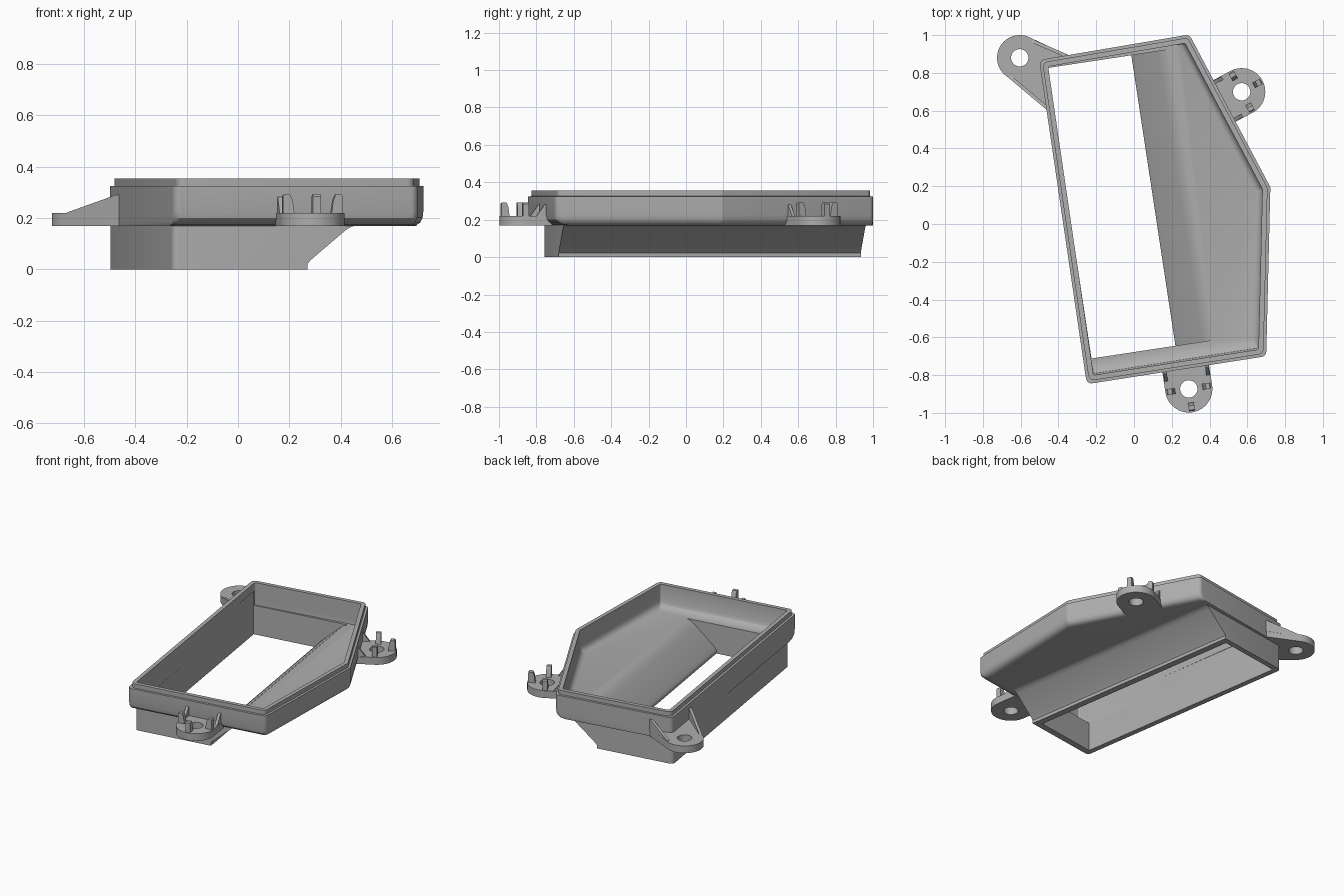
import bpy, bmesh, math
from mathutils import Vector

if "Cube" in bpy.data.objects:
    bpy.data.objects.remove(bpy.data.objects["Cube"])

grey = bpy.data.materials.new("plain_grey")
grey.diffuse_color = (0.42, 0.42, 0.42, 1)
grey.use_nodes = True
grey.node_tree.nodes["Principled BSDF"].inputs["Base Color"].default_value = grey.diffuse_color

# local axes of the tilted duct
U, V = Vector((0.989, 0.15, 0)), Vector((-0.15, 0.989, 0))
Z = Vector((0, 0, 1))


def finish(name, bm):
    bmesh.ops.recalc_face_normals(bm, faces=bm.faces)
    me = bpy.data.meshes.new(name)
    bm.to_mesh(me)
    bm.free()
    me.materials.append(grey)
    ob = bpy.data.objects.new(name, me)
    bpy.context.collection.objects.link(ob)
    return ob


def prism(name, pts, vec, hole=None, bevel=0):
    """Extrude a closed outline (optionally with a hole) along vec."""
    bm = bmesh.new()
    loops = [[bm.verts.new(p) for p in ring] for ring in ([pts, hole] if hole else [pts])]
    if hole:
        edges = [bm.edges.new((r[i - 1], r[i])) for r in loops for i in range(len(r))]
        bmesh.ops.triangle_fill(bm, edges=edges, use_beauty=True)
    else:
        bm.faces.new(loops[0])
    res = bmesh.ops.extrude_face_region(bm, geom=list(bm.faces))
    bmesh.ops.translate(bm, verts=[v for v in res["geom"] if isinstance(v, bmesh.types.BMVert)], vec=vec)
    if bevel:
        tall = [e for e in bm.edges if abs(e.verts[0].co.z - e.verts[1].co.z) > 0.1
                and (e.verts[0].co - e.verts[1].co).xy.length < 0.01]
        bmesh.ops.bevel(bm, geom=tall, offset=bevel, segments=4, profile=0.5, affect='EDGES')
    return finish(name, bm)


# pan outline, edges in order: front, right, slanted, back, left
PAN = [Vector(p) for p in [(-.25, -.848), (.70, -.70), (.722, .195), (.293, 1.003), (-.502, .868)]]
WEIGHT = [1.8, 1, 1, 0, 0]


def outline(base, uniform, r, z):
    """Pan outline inset per edge, with rounded corners."""
    n = len(PAN)
    lines = []
    for i in range(n):
        d = (PAN[(i + 1) % n] - PAN[i]).normalized()
        lines.append((PAN[i] + Vector((-d.y, d.x)) * (base * WEIGHT[i] + uniform), d))
    ring = []
    for i in range(n):
        (p, d), (q, e) = lines[i - 1], lines[i]
        w = q - p
        c = p + d * (w.cross(e) / d.cross(e))
        turn = math.acos(max(-1, min(1, d.dot(e))))
        start = c - d * r * math.tan(turn / 2)
        centre = start + Vector((-d.y, d.x)) * r
        a0 = math.atan2(d.y, d.x) - math.pi / 2
        for k in range(7):
            a = a0 + turn * k / 6
            ring.append((centre.x + r * math.cos(a), centre.y + r * math.sin(a), z))
    return ring


def loft(name, rings):
    bm = bmesh.new()
    loops = [[bm.verts.new(p) for p in r] for r in rings]
    for a, b in zip(loops, loops[1:]):
        for i in range(len(a)):
            bm.faces.new((a[i - 1], a[i], b[i], b[i - 1]))
    bm.faces.new(loops[0])
    bm.faces.new(loops[-1])
    return finish(name, bm)


def duct(name, profile, v0, v1, bevel=0):
    return prism(name, [U * u + V * v0 + Z * z for u, z in profile], V * (v1 - v0), bevel=bevel)


# housing: rounded pan with stepped rim, joined to the lower duct, then hollowed
housing = loft("housing", [outline(b, u, .03, z) for b, u, z in [
    (.042, 0, .17), (.025, 0, .174), (.012, 0, .183), (.003, 0, .2), (0, 0, .225),
    (0, 0, .325), (0, .015, .3255), (0, .015, .355)]])
lower = duct("lower_duct", [(-.366, 0), (.165, 0), (.165, .022), (.182, .04), (.315, .152),
                            (.335, .165), (.37, .175), (.37, .19), (-.366, .19)], -.713, .92, .025)
pan_cut = loft("pan_cutter", [outline(b, .042, .012, z) for b, z in [
    (.034, .2), (.016, .207), (.005, .22), (0, .24), (0, .45)]])
duct_cut = duct("duct_cutter", [(-.329, -.1), (.12, -.1), (.12, .022), (.135, .045), (.265, .163),
                                (.295, .188), (.33, .201), (.33, .3), (-.329, .3)], -.67, .885)
bpy.context.view_layer.objects.active = housing
for tool, op in [(lower, 'UNION'), (pan_cut, 'DIFFERENCE'), (duct_cut, 'DIFFERENCE')]:
    m = housing.modifiers.new(op, 'BOOLEAN')
    m.operation, m.solver, m.object = op, 'EXACT', tool
    bpy.ops.object.modifier_apply(modifier=m.name)
    bpy.data.objects.remove(tool)


def arc(c, r, a0, a1, n, z=.17):
    return [Vector((c[0] + r * math.cos(math.radians(a0 + (a1 - a0) * i / n)),
                    c[1] + r * math.sin(math.radians(a0 + (a1 - a0) * i / n)), z)) for i in range(n + 1)]


def rib(name, origin, direction, profile, thick):
    """Thin upright plate with a (distance, z) profile along direction."""
    d = Vector((direction[0], direction[1], 0)).normalized()
    side = Vector((-d.y, d.x, 0)) * thick
    o = Vector((origin[0], origin[1], 0)) - side / 2
    prism(name, [o + d * s + Z * z for s, z in profile], side)


# two mounting tabs with locating pegs and small gussets
for label, c, ang in [("right", (.57, .70), 28), ("front", (.29, -.873), -81.4)]:
    out = Vector((math.cos(math.radians(ang)), math.sin(math.radians(ang)), 0))
    side = Vector((-out.y, out.x, 0))
    body = arc(c, .125, ang - 90, ang + 90, 32)
    body += [body[-1] - out * .14, body[0] - out * .14]
    prism(label + "_tab", body, Z * .05, hole=arc(c, .046, 0, 345, 23))
    for k in (-90, 0, 90):
        a = math.radians(ang + k)
        rib(label + "_peg", c, (math.cos(a), math.sin(a)),
            [(.072, .21), (.118, .21), (.118, .285), (.112, .291), (.09, .291), (.08, .27)], .032)
    for s in (-1, 1):
        o = Vector((c[0], c[1], 0)) + side * s * .112
        rib(label + "_gusset", o, -out, [(.05, .21), (.125, .21), (.125, .29), (.1, .28)], .018)

# rear corner tab with two long gussets
c = (-.605, .88)
prism("corner_tab", arc(c, .12, 65, 230, 32) + [Vector((-.45, .60, .17)), Vector((-.475, .84, .17)),
      Vector((-.32, .88, .17))], Z * .05, hole=arc(c, .046, 0, 345, 23))
for p, q in [((-.66, .782), (-.455, .61)), ((-.545, .972), (-.335, .88))]:
    d = Vector(q) - Vector(p)
    rib("corner_gusset", p, d, [(0, .21), (d.length, .21), (d.length, .292), (d.length - .02, .29), (0, .222)], .018)

# smooth rounded faces, crisp edges
bpy.ops.object.select_all(action='SELECT')
bpy.context.view_layer.objects.active = housing
bpy.ops.object.shade_smooth_by_angle(angle=math.radians(30))
